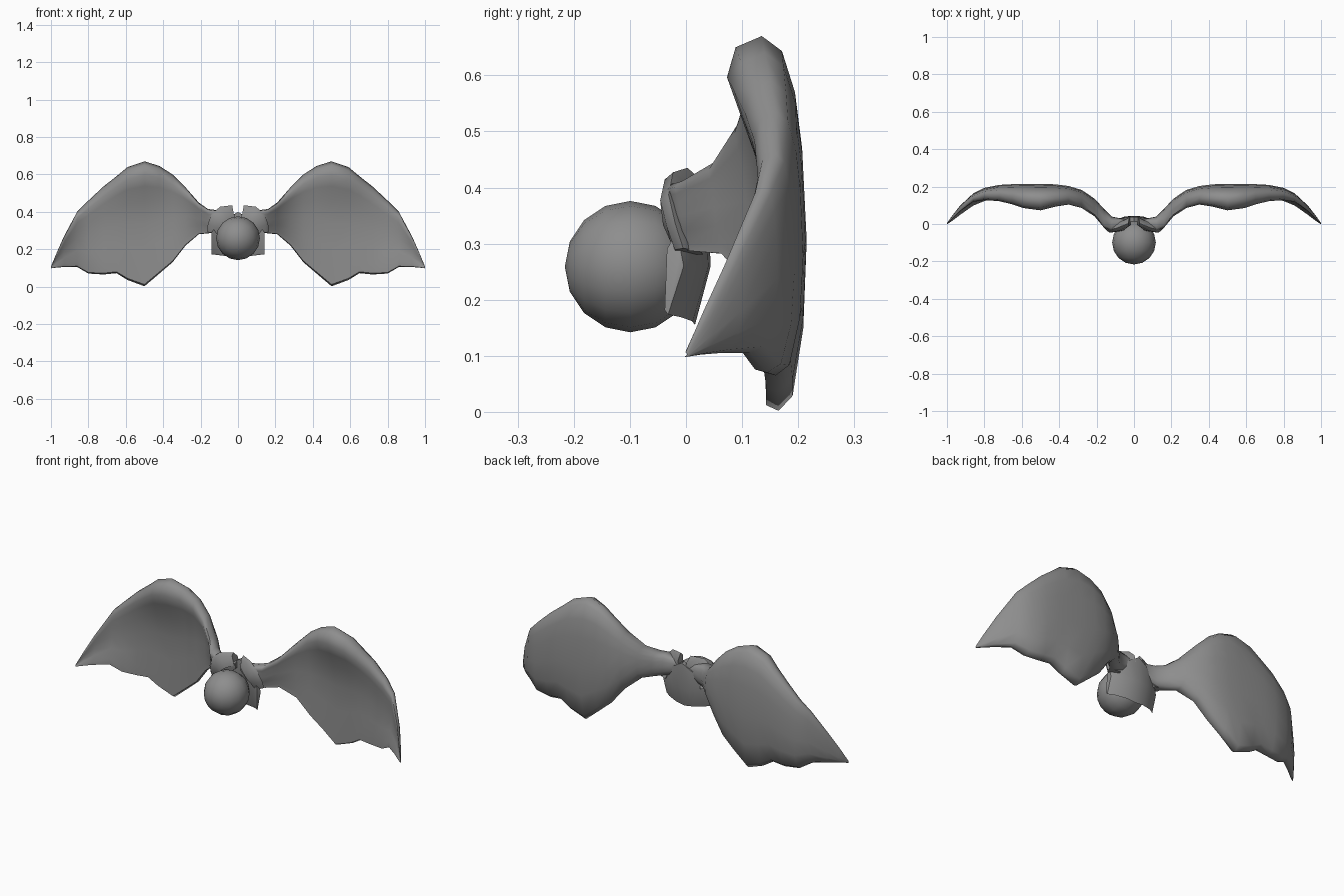
import bpy, math

if "Cube" in bpy.data.objects:
    bpy.data.objects.remove(bpy.data.objects["Cube"])

grey = bpy.data.materials.new("mid_grey")
grey.diffuse_color = (0.27, 0.27, 0.27, 1)
grey.use_nodes = True
grey.node_tree.nodes["Principled BSDF"].inputs["Base Color"].default_value = grey.diffuse_color


def make(name, verts, faces, angle=50):
    me = bpy.data.meshes.new(name)
    me.from_pydata(verts, [], faces)
    me.materials.append(grey)
    ob = bpy.data.objects.new(name, me)
    bpy.context.collection.objects.link(ob)
    bpy.ops.object.select_all(action='DESELECT')
    ob.select_set(True)
    bpy.context.view_layer.objects.active = ob
    bpy.ops.object.mode_set(mode='EDIT')
    bpy.ops.mesh.select_all(action='SELECT')
    bpy.ops.mesh.normals_make_consistent(inside=False)
    bpy.ops.object.mode_set(mode='OBJECT')
    bpy.ops.object.shade_smooth_by_angle(angle=math.radians(angle))
    return ob


def loft(name, rings, angle=50):
    """Closed rings joined into a capped tube."""
    n = len(rings[0])
    verts = [p for r in rings for p in r]
    faces = [(i * n + j, i * n + (j + 1) % n, (i + 1) * n + (j + 1) % n, (i + 1) * n + j)
             for i in range(len(rings) - 1) for j in range(n)]
    faces += [tuple(range(n))[::-1], tuple(range(len(verts) - n, len(verts)))]
    return make(name, verts, faces, angle)


# Wing stations: x, bottom z, top z, bottom y, front rim y, back y, crest y, membrane thickness
STATIONS = [
    (0.015, .35, .385, .010, -.005, .030, .01, .03),
    (0.06, .31, .40, .010, -.020, .028, .005, .05),
    (0.12, .29, .41, .010, -.035, .040, .005, .07),
    (0.16, .285, .415, .030, -.020, .080, .03, .09),
    (0.21, .28, .45, .085, .040, .135, .08, .085),
    (0.28, .22, .53, .135, .086, .182, .13, .075),
    (0.35, .13, .60, .155, .104, .203, .145, .07),
    (0.42, .07, .645, .163, .093, .212, .14, .07),
    (0.50, .002, .67, .165, .073, .215, .135, .07),
    (0.59, .035, .64, .165, .085, .215, .14, .07),
    (0.65, .072, .59, .160, .105, .213, .15, .07),
    (0.72, .065, .535, .160, .122, .209, .16, .065),
    (0.80, .07, .46, .145, .128, .193, .16, .055),
    (0.86, .105, .40, .115, .118, .163, .14, .042),
    (0.93, .105, .27, .060, .067, .098, .08, .028),
    (0.97, .102, .18, .025, .028, .047, .037, .017),
    (1.00, .098, .108, .000, -.001, .006, .003, .004),
]


def section(x, zb, zt, yb, yf, yk, yt, m, side):
    e = min(.022, m * .4)
    mid = yk - m
    prof = [(0, yb), (.015, yb - e), (.12, yb - e), (.3, (mid * 2 + yb - e) / 3), (.5, mid),
            (.68, mid - (mid - yf) * .3), (.8, mid - (mid - yf) * .7), (.89, yf),
            (.97, yf + (yt - yf) * .25), (1, yt),
            (.96, yt + (yk - yt) * .45), (.85, yt + (yk - yt) * .74),
            (.7, yt + (yk - yt) * .9), (.45, yk),
            (.22, yk - (yk - yb) * .12), (.04, yb + (yk - yb) * .5)]
    return [(side * x, y, zb + t * (zt - zb)) for t, y in prof]


for side, label in ((-1, "left"), (1, "right")):
    loft(label + "_wing", [section(*s, side) for s in STATIONS], 60)

    # Shoulder collar: flared arched slab blending into the wing root
    rings = []
    for deg, r0, r1, yf in ((11, .11, .167, -.020), (25, .11, .178, -.034), (42, .11, .190, -.046),
                            (60, .11, .193, -.038), (80, .11, .178, -.012)):
        c, s = side * math.cos(math.radians(deg)), math.sin(math.radians(deg))
        rings.append([(c * r, y, .26 + s * r) for r, y in
                      ((r0, yf + .005), (r1 - .015, yf), (r1, yf + .015),
                       (r1 - .03, yf + .045), (r0, yf + .05))])
    loft(label + "_collar", rings, 60)

# Round head
bpy.ops.mesh.primitive_uv_sphere_add(segments=16, ring_count=8, radius=.117,
                                     location=(0, -.099, .259), rotation=(math.pi / 2, 0, 0))
head = bpy.context.object
head.name = "head"
head.data.materials.append(grey)
bpy.ops.object.shade_smooth_by_angle(angle=math.radians(50))

# Curved back band, leaning backwards towards the top
rings = []
for x, y, top in ((-.142, -.022, .29), (-.11, .0, .33), (-.05, .022, .37), (0, .026, .40),
                  (.05, .022, .37), (.11, .0, .33), (.142, -.022, .29)):
    low = .155 + abs(x) * .13
    rings.append([(x, y - .016, low + .008), (x, y - .01, low), (x, y + .018, .26),
                  (x, y + .012, top), (x, y - .012, top)])
loft("back_band", rings, 40)
